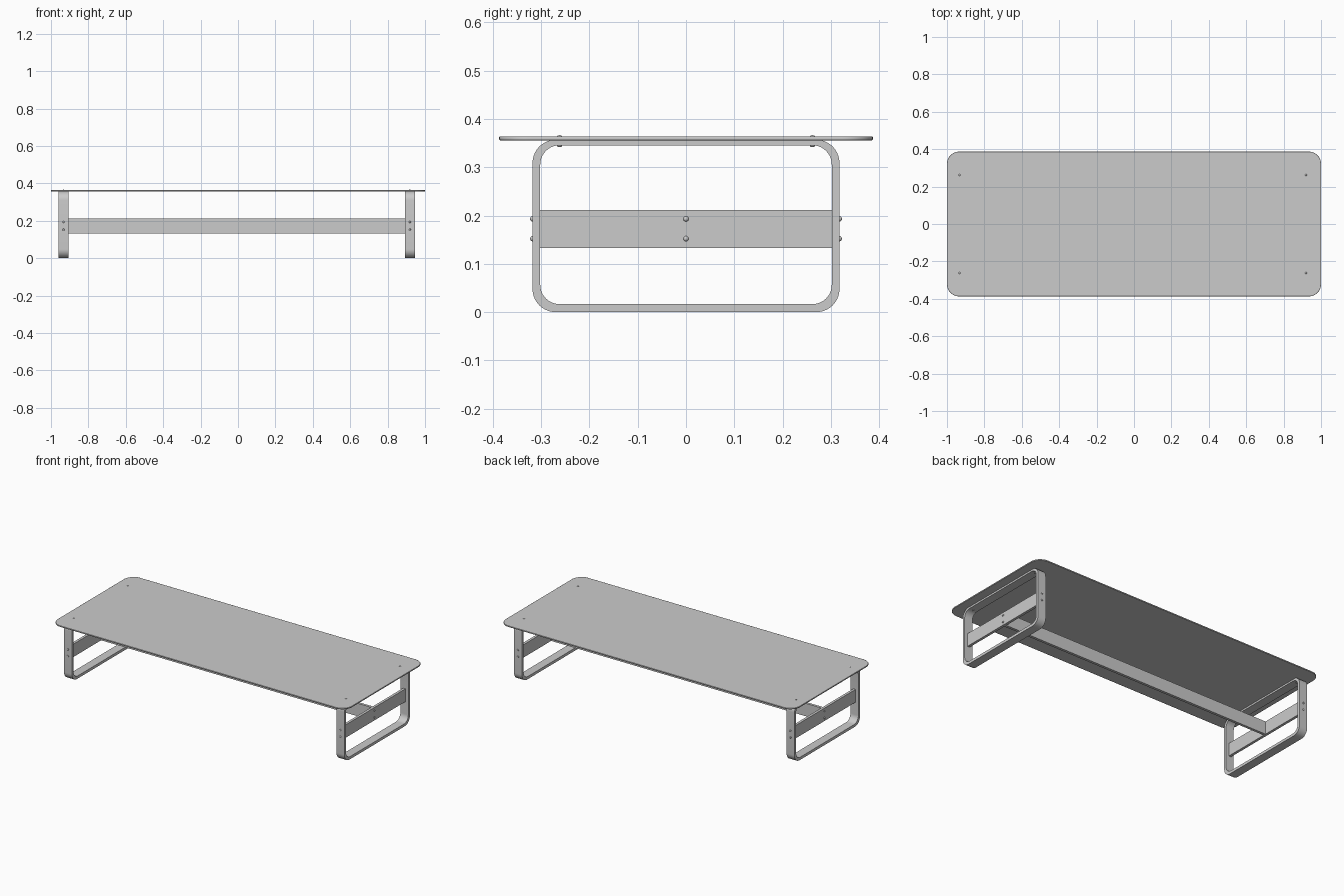
import bpy, bmesh, math
from mathutils import Vector, Matrix

if "Cube" in bpy.data.objects:
    bpy.data.objects.remove(bpy.data.objects["Cube"])

FRAMES = {"left": (-0.933, -1), "right": (0.919, 1)}   # centre x, outward direction
FRAME_DEPTH = 0.054
RAIL_Z, RAIL_H, PLATE = 0.1725, 0.079, 0.016


def rounded_rect(hw, hh, r, n=10):
    """Outline of a rounded rectangle, counter-clockwise."""
    pts = []
    for k, (sx, sy) in enumerate([(1, 1), (-1, 1), (-1, -1), (1, -1)]):
        for i in range(n + 1):
            a = math.pi / 2 * (k + i / n)
            pts.append((sx * (hw - r) + r * math.cos(a), sy * (hh - r) + r * math.sin(a)))
    return pts


def finish(bm, name, bevel=0.0):
    bmesh.ops.recalc_face_normals(bm, faces=bm.faces)
    mesh = bpy.data.meshes.new(name)
    bm.to_mesh(mesh)
    bm.free()
    ob = bpy.data.objects.new(name, mesh)
    bpy.context.collection.objects.link(ob)
    if bevel:
        mod = ob.modifiers.new("bevel", 'BEVEL')
        mod.width, mod.segments = bevel, 2
        mod.limit_method = 'ANGLE'
        mod.angle_limit = math.radians(50)
    bpy.ops.object.select_all(action='DESELECT')
    ob.select_set(True)
    bpy.context.view_layer.objects.active = ob
    bpy.ops.object.shade_smooth_by_angle()
    return ob


def extrude(bm, faces, vec):
    res = bmesh.ops.extrude_face_region(bm, geom=faces)
    verts = [g for g in res["geom"] if isinstance(g, bmesh.types.BMVert)]
    bmesh.ops.translate(bm, verts=verts, vec=vec)


def box(name, size, loc):
    bm = bmesh.new()
    bmesh.ops.create_cube(bm, size=1, matrix=Matrix.Translation(loc) @ Matrix.Diagonal((*size, 1)))
    return finish(bm, name)


def bolt(name, loc, axis, r=0.0055, h=0.005):
    """Domed bolt head sitting on a surface and facing along axis."""
    bm = bmesh.new()
    bmesh.ops.create_uvsphere(bm, u_segments=16, v_segments=10, radius=1)
    rot = Vector((0, 0, 1)).rotation_difference(Vector(axis)).to_matrix().to_4x4()
    bm.transform(Matrix.Translation(loc) @ rot @ Matrix.Diagonal((r, r, h, 1)))
    return finish(bm, name)


# Thin table top with rounded corners
bm = bmesh.new()
top = bm.faces.new([bm.verts.new((x, y, 0.356)) for x, y in rounded_rect(1.0, 0.387, 0.065)])
extrude(bm, [top], (0, 0, 0.0075))
finish(bm, "table_top", bevel=0.0015)

for side, (cx, d) in FRAMES.items():
    # Closed flat-bar loop forming the leg
    bm = bmesh.new()
    x0 = cx - FRAME_DEPTH / 2
    outer = [bm.verts.new((x0, y, z + 0.1785)) for y, z in rounded_rect(0.318, 0.1785, 0.048)]
    inner = [bm.verts.new((x0, y, z + 0.181)) for y, z in rounded_rect(0.302, 0.1645, 0.040)]
    n = len(outer)
    ring = [bm.faces.new((outer[i], outer[(i + 1) % n], inner[(i + 1) % n], inner[i])) for i in range(n)]
    extrude(bm, ring, (FRAME_DEPTH, 0, 0))
    finish(bm, f"{side}_leg_frame")

    # Cross board inside the loop
    box(f"{side}_cross_board", (PLATE, 0.606, RAIL_H), (cx, 0, RAIL_Z))

    # Bolts: through the uprights, the cross board and the table top
    for z in (0.152, 0.193):
        bolt(f"{side}_board_bolt", (cx + d * PLATE / 2, 0, z), (d, 0, 0))
        for s in (-1, 1):
            bolt(f"{side}_upright_bolt", (cx, s * 0.318, z), (0, s, 0))
    for s in (-1, 1):
        bolt(f"{side}_top_bolt", (cx, s * 0.262, 0.3635), (0, 0, 1), h=0.003)
        bolt(f"{side}_under_bolt", (cx, s * 0.262, 0.3455), (0, 0, -1), h=0.004)

# Long stretcher joining the two cross boards
xl, xr = FRAMES["left"][0], FRAMES["right"][0]
box("stretcher", (xr - xl - PLATE, PLATE, RAIL_H), ((xl + xr) / 2, 0, RAIL_Z))
